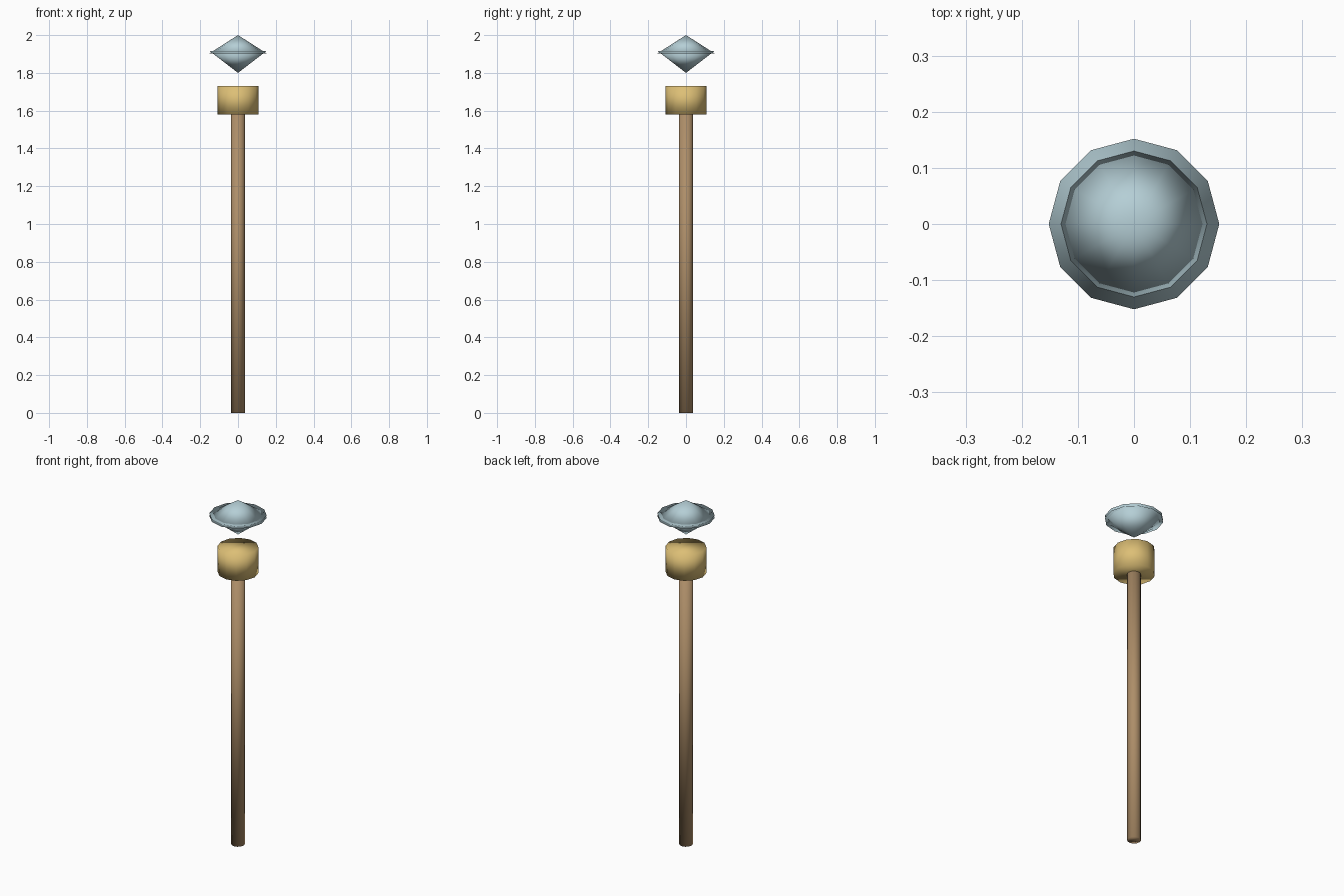
import bpy, math

if "Cube" in bpy.data.objects:
    bpy.data.objects.remove(bpy.data.objects["Cube"])


def material(name, color):
    m = bpy.data.materials.new(name)
    m.diffuse_color = (*color, 1)
    m.use_nodes = True
    m.node_tree.nodes["Principled BSDF"].inputs["Base Color"].default_value = m.diffuse_color
    return m


def cone(name, r_bottom, r_top, z0, z1, mat, sides=12):
    bpy.ops.mesh.primitive_cone_add(vertices=sides, radius1=r_bottom, radius2=r_top,
                                    depth=z1 - z0, location=(0, 0, (z0 + z1) / 2))
    ob = bpy.context.object
    ob.name = name
    ob.data.materials.append(mat)
    bpy.ops.object.shade_smooth()
    return ob


wood = material("wood", (0.42, 0.27, 0.14))
gold = material("gold", (0.72, 0.52, 0.18))
crystal = material("crystal", (0.46, 0.62, 0.67))

# Pole and collar
cone("pole", 0.036, 0.036, 0.0, 1.58, wood)
cone("collar", 0.108, 0.108, 1.58, 1.73, gold)

# Floating crystal: two cones that overlap slightly at the rim
cone("crystal_lower", 0.0, 0.152, 1.80, 1.917, crystal)
cone("crystal_upper", 0.152, 0.0, 1.903, 2.0, crystal)
